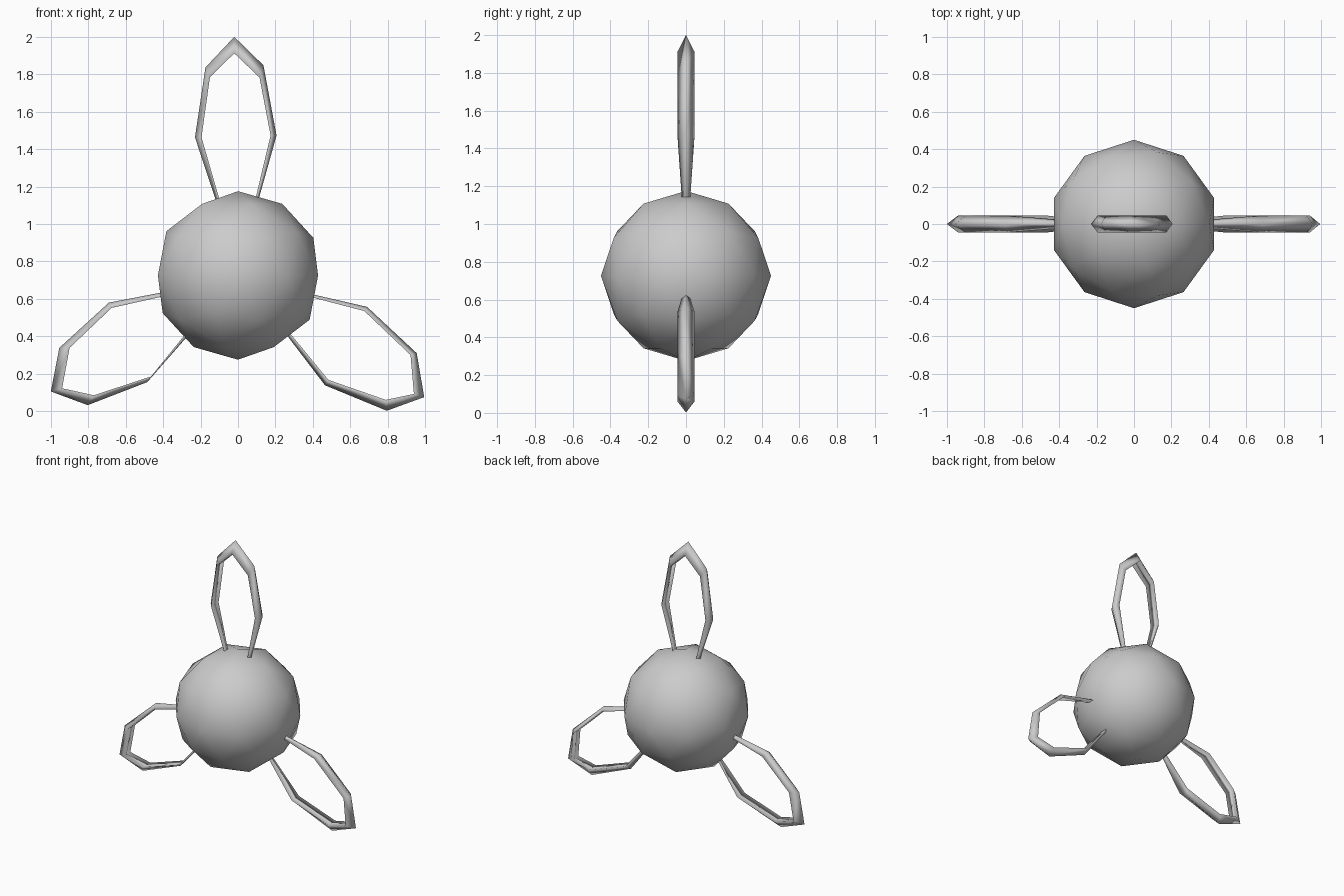
import bpy, bmesh

# Central low-poly ball
bpy.ops.mesh.primitive_ico_sphere_add(subdivisions=2, radius=0.45, location=(0, 0, 0.725))
ball = bpy.context.object
ball.name = "central_ball"
bpy.ops.object.shade_smooth()


def loop(name, stations):
    """Closed triangular tube in the XZ plane: outer ridge plus two inner edges.
    Each station is (outer x, outer z, inner x, inner z, half width)."""
    bm = bmesh.new()
    rings = []
    for ox, oz, ix, iz, w in stations:
        rings.append([bm.verts.new(p) for p in ((ox, 0, oz), (ix, -w, iz), (ix, w, iz))])
    for i, a in enumerate(rings):
        b = rings[(i + 1) % len(rings)]
        for j in range(3):
            k = (j + 1) % 3
            bm.faces.new((a[j], a[k], b[k], b[j]))
    bmesh.ops.recalc_face_normals(bm, faces=bm.faces)
    for f in bm.faces:
        f.smooth = True
    mesh = bpy.data.meshes.new(name)
    bm.to_mesh(mesh)
    bm.free()
    obj = bpy.data.objects.new(name, mesh)
    bpy.context.collection.objects.link(obj)


W, N = 0.045, 0.02  # wide outer part, narrow root inside the ball

# Tall loop on top
loop("top_loop", [
    (-0.02, 2.00, -0.02, 1.912, W),
    (0.136, 1.848, 0.115, 1.783, W),
    (0.206, 1.473, 0.174, 1.473, W),
    (0.10, 1.095, 0.085, 1.10, N),
    (0.0, 0.95, 0.0, 0.98, N),
    (-0.106, 1.09, -0.09, 1.10, N),
    (-0.23, 1.463, -0.195, 1.463, W),
    (-0.174, 1.837, -0.15, 1.785, W)])

# Lower right loop
loop("right_loop", [
    (0.995, 0.075, 0.94, 0.092, W),
    (0.955, 0.31, 0.922, 0.30, W),
    (0.69, 0.557, 0.675, 0.535, W),
    (0.36, 0.633, 0.36, 0.617, N),
    (0.20, 0.60, 0.22, 0.59, N),
    (0.235, 0.44, 0.25, 0.45, N),
    (0.465, 0.138, 0.483, 0.167, W),
    (0.795, 0.002, 0.79, 0.06, W)])

# Lower left loop
loop("left_loop", [
    (-1.0, 0.105, -0.94, 0.122, W),
    (-0.955, 0.338, -0.90, 0.338, W),
    (-0.69, 0.58, -0.675, 0.552, W),
    (-0.36, 0.643, -0.36, 0.622, N),
    (-0.20, 0.60, -0.22, 0.59, N),
    (-0.235, 0.44, -0.25, 0.45, N),
    (-0.485, 0.155, -0.465, 0.185, W),
    (-0.803, 0.032, -0.77, 0.085, W)])
